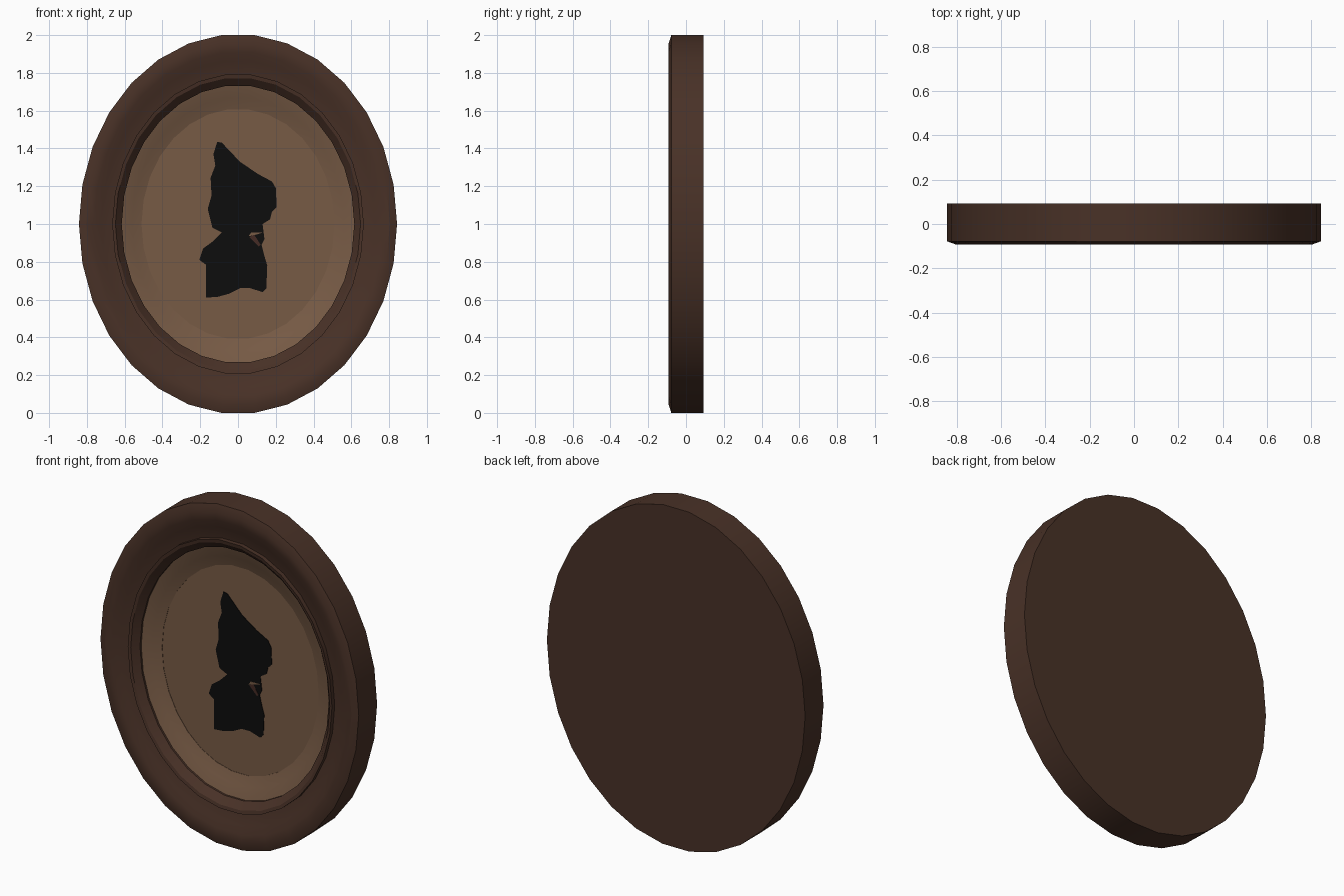
import bpy, bmesh, math

if "Cube" in bpy.data.objects:
    bpy.data.objects.remove(bpy.data.objects["Cube"])

ASPECT = 0.8375   # oval width / height
CZ = 1.0          # height of the oval's centre


def material(name, rgb):
    m = bpy.data.materials.new(name)
    m.diffuse_color = (*rgb, 1)
    m.use_nodes = True
    m.node_tree.nodes["Principled BSDF"].inputs["Base Color"].default_value = m.diffuse_color
    return m


FRAME = material("dark wood", (0.066, 0.031, 0.020))
PAPER = material("tan paper", (0.185, 0.104, 0.060))
BLACK = material("black", (0.004, 0.004, 0.004))
RED = material("dark red brown", (0.060, 0.024, 0.018))


def finish(name, bm, mat, smooth=True):
    bmesh.ops.recalc_face_normals(bm, faces=bm.faces)
    me = bpy.data.meshes.new(name)
    bm.to_mesh(me)
    bm.free()
    me.materials.append(mat)
    ob = bpy.data.objects.new(name, me)
    bpy.context.collection.objects.link(ob)
    if smooth:
        bpy.ops.object.select_all(action='DESELECT')
        bpy.context.view_layer.objects.active = ob
        ob.select_set(True)
        bpy.ops.object.shade_smooth_by_angle(angle=math.radians(30))
    return ob


def oval(name, profile, mat, sides=30):
    """Closed oval body from (radius, y) pairs, capped at both ends."""
    bm = bmesh.new()
    rings = []
    for r, y in profile:
        rings.append([bm.verts.new((ASPECT * r * math.cos(i * math.tau / sides), y,
                                    CZ + r * math.sin(i * math.tau / sides)))
                      for i in range(sides)])
    for a, b in zip(rings, rings[1:]):
        for i in range(sides):
            j = (i + 1) % sides
            bm.faces.new((a[i], a[j], b[j], b[i]))
    bm.faces.new(rings[0])
    bm.faces.new(rings[-1])
    return finish(name, bm, mat)


def plate(name, outline, y, mat, depth=0.004):
    """Thin flat cut-out facing the front."""
    bm = bmesh.new()
    f = bm.faces.new([bm.verts.new((x, y, z)) for x, z in outline])
    ext = bmesh.ops.extrude_face_region(bm, geom=[f])
    for v in ext["geom"]:
        if isinstance(v, bmesh.types.BMVert):
            v.co.y += depth
    return finish(name, bm, mat, smooth=False)


# Outer frame: flat back, rounded rim, inward sloping cove
oval("frame", [(1.0055, 0.093), (1.0055, -0.078), (0.96, -0.092), (0.912, -0.085),
               (0.865, -0.068), (0.795, -0.05), (0.76, -0.045), (0.76, 0.04)], FRAME)

# Raised inner bead around the opening
oval("inner_bead", [(0.795, 0.036), (0.795, -0.076), (0.775, -0.072), (0.735, -0.034),
                    (0.735, 0.036)], FRAME)

# Concave mount and the picture backing
oval("mount", [(0.755, 0.034), (0.755, -0.026), (0.735, -0.022), (0.67, 0.004),
               (0.61, 0.022), (0.61, 0.03)], PAPER)
oval("picture_backing", [(0.612, 0.034), (0.612, 0.024)], PAPER, 48)
bpy.data.objects["mount"].data.polygons  # mount is opened below so only its slope shows
for ob_name in ("mount", "inner_bead"):
    me = bpy.data.objects[ob_name].data
    bm = bmesh.new()
    bm.from_mesh(me)
    bmesh.ops.delete(bm, geom=[f for f in bm.faces if len(f.verts) > 4],
                     context='FACES_ONLY')
    bm.to_mesh(me)
    bm.free()
# the frame's front cap sits behind the backing at y = 0.04

# Cut-paper silhouette
plate("silhouette", [
    (-.11, 1.435), (-.085, 1.43), (.01, 1.33), (.105, 1.265), (.18, 1.225), (.2, 1.19),
    (.205, 1.09), (.18, 1.065), (.17, 1.025), (.13, 1.0), (.14, .92), (.125, .89),
    (.14, .83), (.155, .78), (.15, .66), (.13, .64), (.065, .66), (.01, .66),
    (-.05, .63), (-.105, .615), (-.17, .61), (-.17, .785), (-.205, .81), (-.185, .87),
    (-.13, .91), (-.085, .955), (-.135, .98), (-.16, 1.08), (-.14, 1.15),
    (-.145, 1.245), (-.12, 1.31), (-.13, 1.37)], 0.0205, BLACK)

# Small notches beside the neck
plate("neck_gap", [(.055, .935), (.07, .955), (.13, .955), (.1, .945)], 0.0195, PAPER, 0.002)
plate("collar_patch", [(.06, .93), (.085, .945), (.12, .89), (.11, .88)], 0.0195, RED, 0.002)
